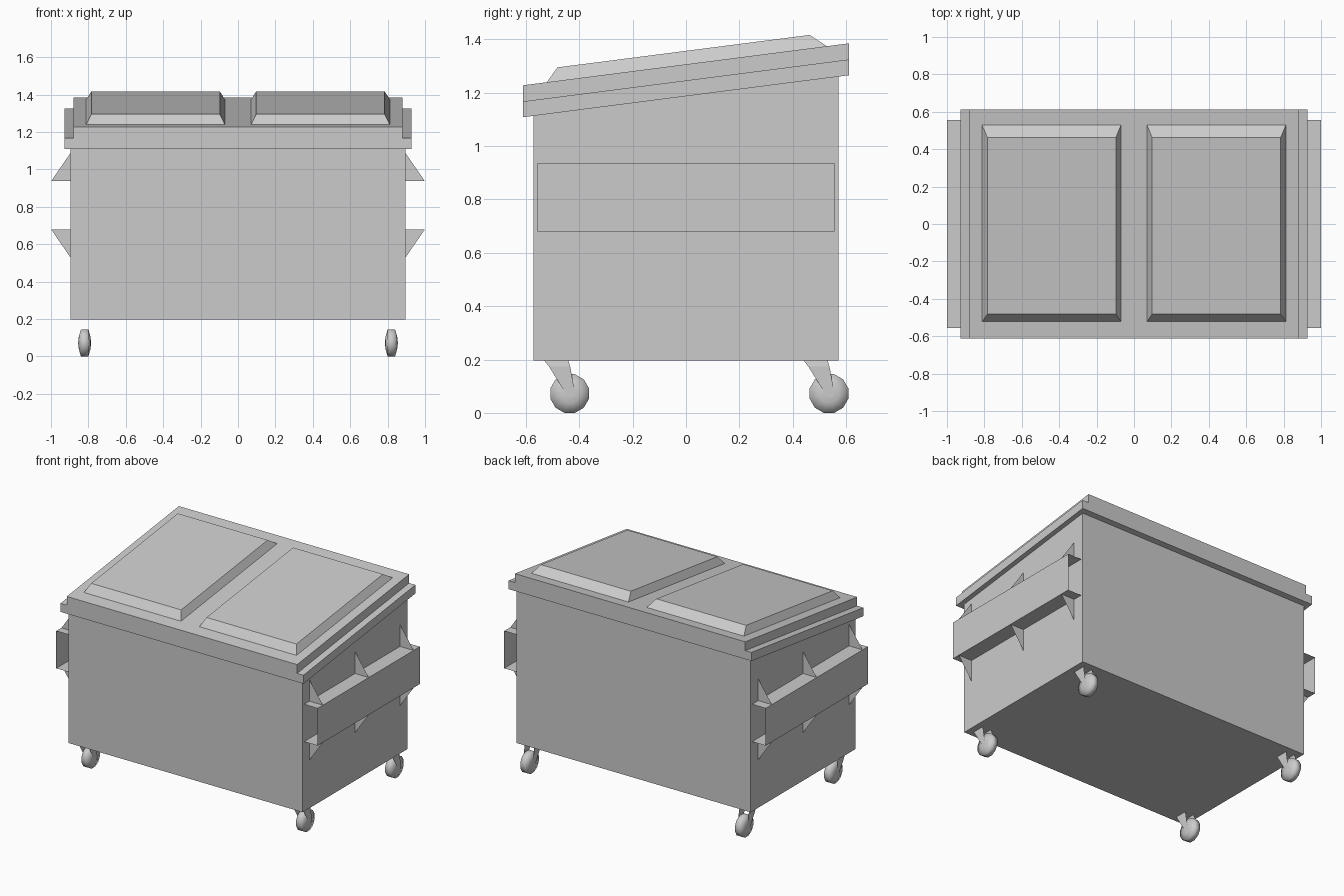
import bpy, bmesh, math
from mathutils import Matrix

if "Cube" in bpy.data.objects:
    bpy.data.objects.remove(bpy.data.objects["Cube"])

SLOPE = 0.1287  # lid rises toward the back


def make(name, verts, faces, mirror=False, closed=True):
    me = bpy.data.meshes.new(name)
    me.from_pydata(verts, [], faces)
    if closed:
        bm = bmesh.new()
        bm.from_mesh(me)
        bmesh.ops.recalc_face_normals(bm, faces=bm.faces)
        bm.to_mesh(me)
        bm.free()
    ob = bpy.data.objects.new(name, me)
    bpy.context.collection.objects.link(ob)
    if mirror:
        ob.modifiers.new("Mirror", 'MIRROR')
    return ob


def block(name, low, high, low_z, high_z, mirror=False):
    """Six-sided block; low/high = (x0, x1, y0, y1), z given as a function of y."""
    verts = []
    for (x0, x1, y0, y1), z in ((low, low_z), (high, high_z)):
        verts += [(x, y, z(y)) for x, y in ((x0, y0), (x1, y0), (x1, y1), (x0, y1))]
    faces = [(3, 2, 1, 0), (4, 5, 6, 7)]
    faces += [(i, (i + 1) % 4, (i + 1) % 4 + 4, i + 4) for i in range(4)]
    return make(name, verts, faces, mirror)


def tilt(z):
    return lambda y: z + SLOPE * y


# Bin body with sloping top
base = (-0.895, 0.895, -0.572, 0.572)
block("bin_body", base, base, lambda y: 0.197, tilt(1.195))

# Two-step lid rim
rim = (-0.928, 0.928, -0.611, 0.611)
block("lid_rim_lower", rim, rim, tilt(1.187), tilt(1.246))
rim = (-0.88, 0.88, -0.611, 0.611)
block("lid_rim_upper", rim, rim, tilt(1.246), tilt(1.3065))

# Raised bevelled lid panels
block("lid_panel", (0.07, 0.812, -0.522, 0.528), (0.097, 0.784, -0.482, 0.463),
      tilt(1.3065), tilt(1.357), mirror=True)

# Open fork pockets of thin sheet
profile = [(0.895, 0.937), (0.999, 0.937), (0.999, 0.679), (0.895, 0.679)]
verts = [(x, y, z) for x, z in profile for y in (-0.557, 0.557)]
faces = [(2 * i, 2 * i + 2, 2 * i + 3, 2 * i + 1) for i in range(3)]
make("fork_pocket", verts, faces, mirror=True, closed=False)

# Triangular gussets above and below the pockets
verts, faces = [], []
for y in (-0.5, 0.0, 0.49):
    for z_in, z_tip in ((0.937, 1.088), (0.679, 0.528)):
        n = len(verts)
        verts += [(0.895, y, z_in), (0.999, y, z_in), (0.895, y, z_tip)]
        faces.append((n, n + 1, n + 2))
make("pocket_gussets", verts, faces, mirror=True, closed=False)

# Casters: bulged wheel between two thin bent cheek plates
AXLE_X, AXLE_Z = 0.82, 0.0725
cheek = [(-0.077, 0.173), (0.002, 0.173), (0.020, 0.075), (0.019, 0.063),
         (0.006, 0.058), (-0.008, 0.061), (-0.013, 0.070)]
for label, yc in (("front", -0.436), ("back", 0.536)):
    bm = bmesh.new()
    pts = [(0.035, 0), (0.031, 0.035), (0.02, 0.075),
           (-0.02, 0.075), (-0.031, 0.035), (-0.035, 0)]
    vs = [bm.verts.new((x, 0, r)) for x, r in pts]
    es = [bm.edges.new(p) for p in zip(vs, vs[1:])]
    bmesh.ops.spin(bm, geom=vs + es, cent=(0, 0, 0), axis=(1, 0, 0),
                   angle=2 * math.pi, steps=12)
    bmesh.ops.remove_doubles(bm, verts=bm.verts, dist=1e-4)
    bmesh.ops.recalc_face_normals(bm, faces=bm.faces)
    bm.transform(Matrix.Translation((AXLE_X, yc, AXLE_Z))
                 @ Matrix.Rotation(math.radians(15), 4, 'X'))
    wheel = make(label + "_wheel", [], [], mirror=True, closed=False)
    for f in bm.faces:
        f.smooth = True
    bm.to_mesh(wheel.data)
    bm.free()

    verts, faces = [], []
    for side in (-1, 1):
        n = len(verts)
        x = AXLE_X + side * 0.037
        verts += [(x, yc + y, z) for y, z in cheek]
        xt = AXLE_X + side * 0.031
        verts += [(xt, yc - 0.096, 0.198), (xt, yc - 0.006, 0.198)]
        plates = [tuple(range(n, n + 7)), (n, n + 7, n + 8, n + 1)]
        faces += [p if side < 0 else p[::-1] for p in plates]
    make(label + "_caster_fork", verts, faces, mirror=True, closed=False)
